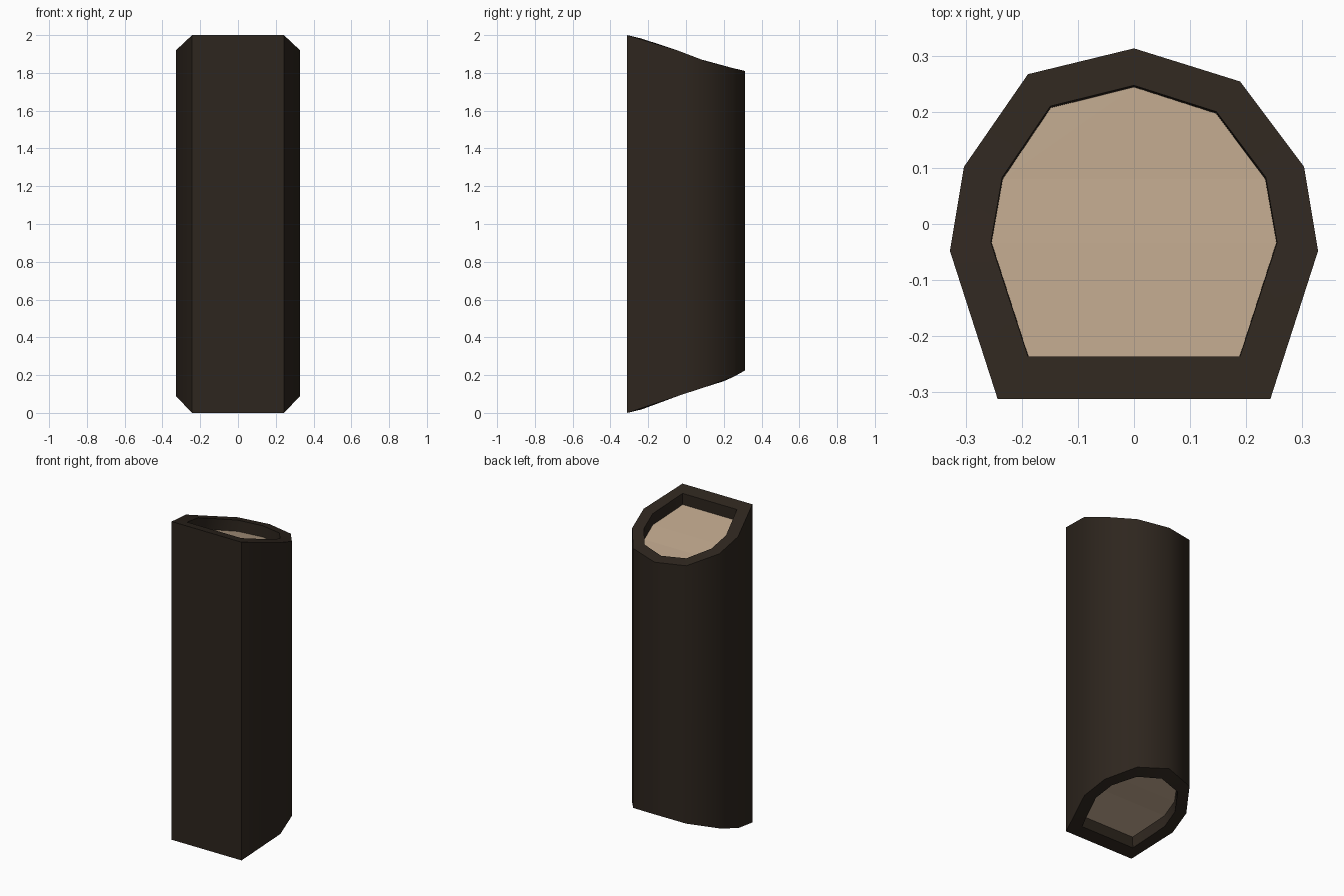
import bpy, bmesh, math

if "Cube" in bpy.data.objects:
    bpy.data.objects.remove(bpy.data.objects["Cube"])

# Cross-sections of the log: outer bark and inner rim
OUTER = [(-0.243, -0.312), (0.243, -0.312), (0.328, -0.048), (0.303, 0.102), (0.189, 0.254),
         (0, 0.313), (-0.189, 0.267), (-0.303, 0.102), (-0.328, -0.048)]
INNER = [(-0.189, -0.236), (0.189, -0.236), (0.255, -0.033), (0.235, 0.083), (0.147, 0.2),
         (0, 0.247), (-0.149, 0.21), (-0.235, 0.083), (-0.255, -0.033)]
CORE = [(x * 0.995, y - 0.003 if y > 0 else y) for x, y in INNER]
RECESS = 0.07

# Slanted, slightly curved end cuts as (y, z)
TOP = [(-0.312, 2.0), (-0.236, 1.982), (-0.048, 1.92), (0.102, 1.863), (0.254, 1.823), (0.313, 1.81)]
BOTTOM = [(-0.312, 0.0), (-0.236, 0.018), (-0.048, 0.088), (0.102, 0.137), (0.2, 0.168),
          (0.254, 0.192), (0.313, 0.225)]


def height(curve, y):
    for (y0, z0), (y1, z1) in zip(curve, curve[1:]):
        if y <= y1:
            return z0 + (z1 - z0) * (y - y0) / (y1 - y0)
    return curve[-1][1]


def ring(bm, section, curve, offset=0.0):
    return [bm.verts.new((x, y, height(curve, y) + offset)) for x, y in section]


def bridge(bm, a, b):
    n = len(a)
    for i in range(n):
        j = (i + 1) % n
        bm.faces.new((a[i], a[j], b[j], b[i]))


def finish(bm, name, color):
    mesh = bpy.data.meshes.new(name)
    bm.to_mesh(mesh)
    bm.free()
    obj = bpy.data.objects.new(name, mesh)
    bpy.context.collection.objects.link(obj)
    mat = bpy.data.materials.new(name + "_color")
    mat.diffuse_color = (*color, 1)
    mat.use_nodes = True
    mat.node_tree.nodes["Principled BSDF"].inputs["Base Color"].default_value = mat.diffuse_color
    mesh.materials.append(mat)
    return obj


# Bark shell: recess wall, rim, side, rim, recess wall
bm = bmesh.new()
rings = [ring(bm, CORE, BOTTOM, RECESS), ring(bm, INNER, BOTTOM), ring(bm, OUTER, BOTTOM),
         ring(bm, OUTER, TOP), ring(bm, INNER, TOP), ring(bm, CORE, TOP, -RECESS)]
for a, b in zip(rings, rings[1:]):
    bridge(bm, a, b)
bark = finish(bm, "bark", (0.027, 0.019, 0.013))
bpy.context.view_layer.objects.active = bark
bark.select_set(True)
bpy.ops.object.shade_smooth_by_angle(angle=math.radians(45))

# Pale wood at both cut ends
for name, curve, offset in (("top_wood", TOP, -RECESS), ("bottom_wood", BOTTOM, RECESS)):
    bm = bmesh.new()
    verts = ring(bm, CORE, curve, offset)
    face = bm.faces.new(verts if offset < 0 else verts[::-1])
    bmesh.ops.triangulate(bm, faces=[face])
    finish(bm, name, (0.47, 0.35, 0.24))
